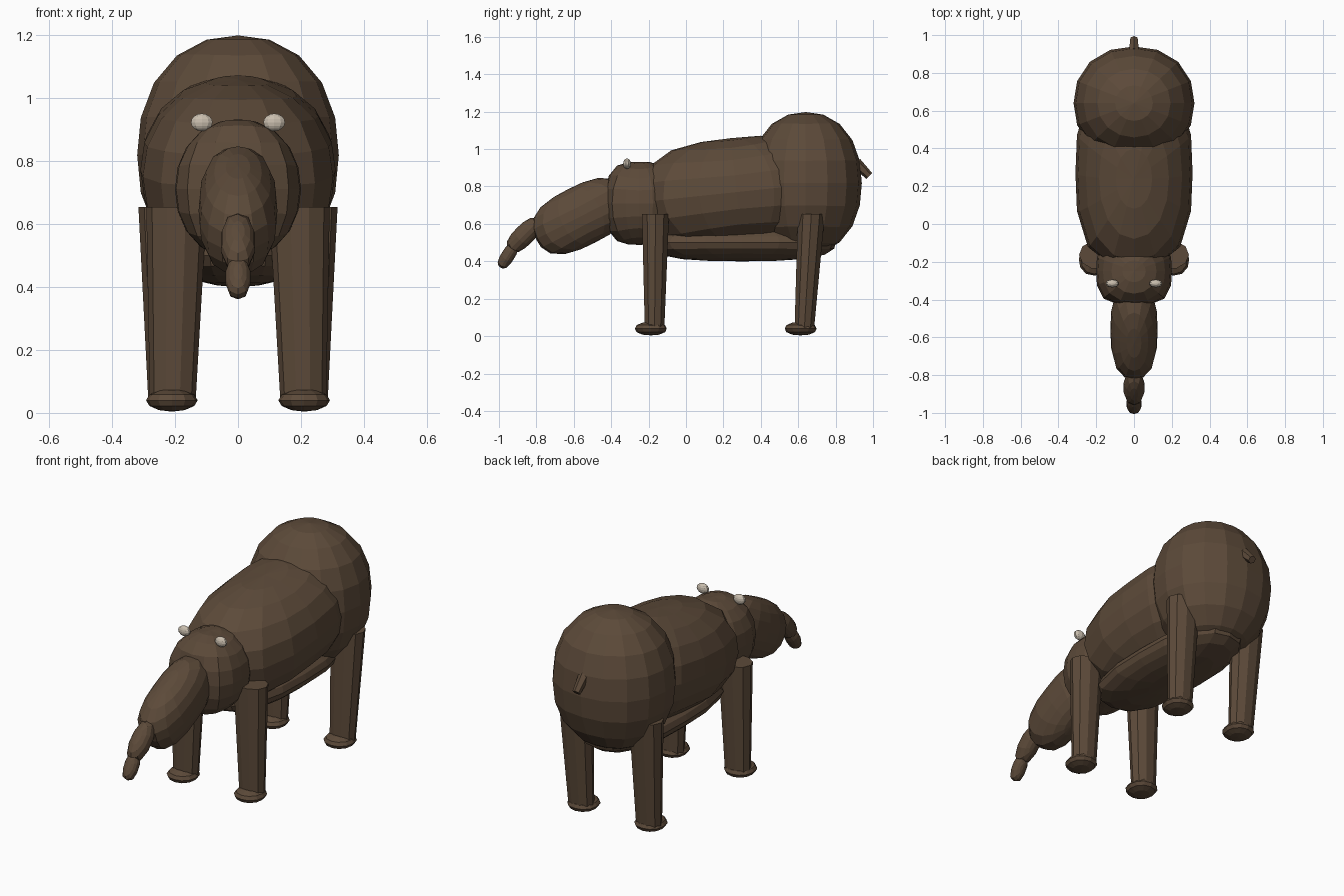
import bpy, bmesh, math
from mathutils import Matrix, Vector

if "Cube" in bpy.data.objects:
    bpy.data.objects.remove(bpy.data.objects["Cube"])


def material(name, rgb):
    m = bpy.data.materials.new(name)
    m.diffuse_color = (*rgb, 1)
    m.use_nodes = True
    m.node_tree.nodes["Principled BSDF"].inputs["Base Color"].default_value = m.diffuse_color
    return m


BROWN = material("brown hide", (0.107, 0.068, 0.041))
CREAM = material("cream eye", (0.58, 0.51, 0.42))


def finish(name, bm, mat):
    bmesh.ops.recalc_face_normals(bm, faces=bm.faces)
    mesh = bpy.data.meshes.new(name)
    bm.to_mesh(mesh)
    bm.free()
    mesh.materials.append(mat)
    ob = bpy.data.objects.new(name, mesh)
    bpy.context.collection.objects.link(ob)
    return ob


def blob(name, centre, radii, tilt=0, n=2.0, m=2.0, seg=16, rings=10, mat=BROWN):
    """Rounded ellipsoid: n squares off the length, m the cross-section."""
    bm = bmesh.new()
    bmesh.ops.create_uvsphere(bm, u_segments=seg, v_segments=rings, radius=1)
    for v in bm.verts:
        x, y, z = (abs(c) for c in v.co)
        cross = (x ** m + z ** m) ** (1 / m)
        v.co /= (cross ** n + y ** n) ** (1 / n)
    bm.transform(Matrix.Translation(centre)
                 @ Matrix.Rotation(math.radians(tilt), 4, 'X')
                 @ Matrix.Diagonal((*radii, 1)))
    return finish(name, bm, mat)


def prism(name, bottom, top, r_bottom, r_top, sides):
    """Tapered prism with elliptical ends lying square to z."""
    bm = bmesh.new()
    loops = []
    for c, (rx, ry) in ((bottom, r_bottom), (top, r_top)):
        loops.append([bm.verts.new((c[0] + rx * math.cos(2 * math.pi * i / sides),
                                    c[1] + ry * math.sin(2 * math.pi * i / sides),
                                    c[2])) for i in range(sides)])
    a, b = loops
    for i in range(sides):
        j = (i + 1) % sides
        bm.faces.new((a[i], a[j], b[j], b[i]))
    bm.faces.new(a[::-1])
    bm.faces.new(b)
    return finish(name, bm, BROWN)


# Torso
blob("rump", (0, 0.64, 0.818), (0.32, 0.30, 0.38), n=2.2, m=2.2)
blob("body", (0, 0.27, 0.77), (0.31, 0.50, 0.29), tilt=6, n=2.9, m=2.1)
blob("belly", (0, 0.30, 0.50), (0.22, 0.50, 0.10), n=2.8)

# Head, snout and two-part nose tip
blob("head", (0, -0.25, 0.71), (0.20, 0.18, 0.222), n=3.2, m=2.1)
blob("snout", (0, -0.56, 0.642), (0.125, 0.272, 0.16), tilt=27, n=2.7, m=2.2)
blob("nose_base", (0, -0.865, 0.54), (0.056, 0.115, 0.055), tilt=45, n=2.5, seg=10, rings=8)
blob("nose_tip", (0, -0.952, 0.43), (0.04, 0.075, 0.036), tilt=58, n=2.8, seg=10, rings=8)

# Eyes, legs and feet on both sides
for side, s in (("left", 1), ("right", -1)):
    blob(side + "_eye", (s * 0.115, -0.315, 0.922), (0.036, 0.021, 0.028), seg=10, rings=8, mat=CREAM)
    for end, y, x_top, x_low in (("front", -0.163, 0.195, 0.207), ("hind", 0.67, 0.22, 0.212)):
        y_low = y - (0.005 if end == "front" else 0.037)
        prism(f"{end}_{side}_leg", (s * x_low, y_low, 0.045), (s * x_top, y, 0.653),
              (0.073, 0.055), (0.096, 0.076), 10)
        blob(f"{end}_{side}_foot", (s * 0.21, y_low - 0.02, 0.04), (0.082, 0.085, 0.036),
             n=2.3, seg=12, rings=6)

# Stubby tail
tail = prism("tail", (0, 0, -0.05), (0, 0, 0.05), (0.022, 0.022), (0.03, 0.03), 6)
direction = Vector((0, -0.7, 0.7))
tail.data.transform(Matrix.Translation((0, 0.944, 0.892))
                    @ direction.to_track_quat('Z', 'X').to_matrix().to_4x4())
